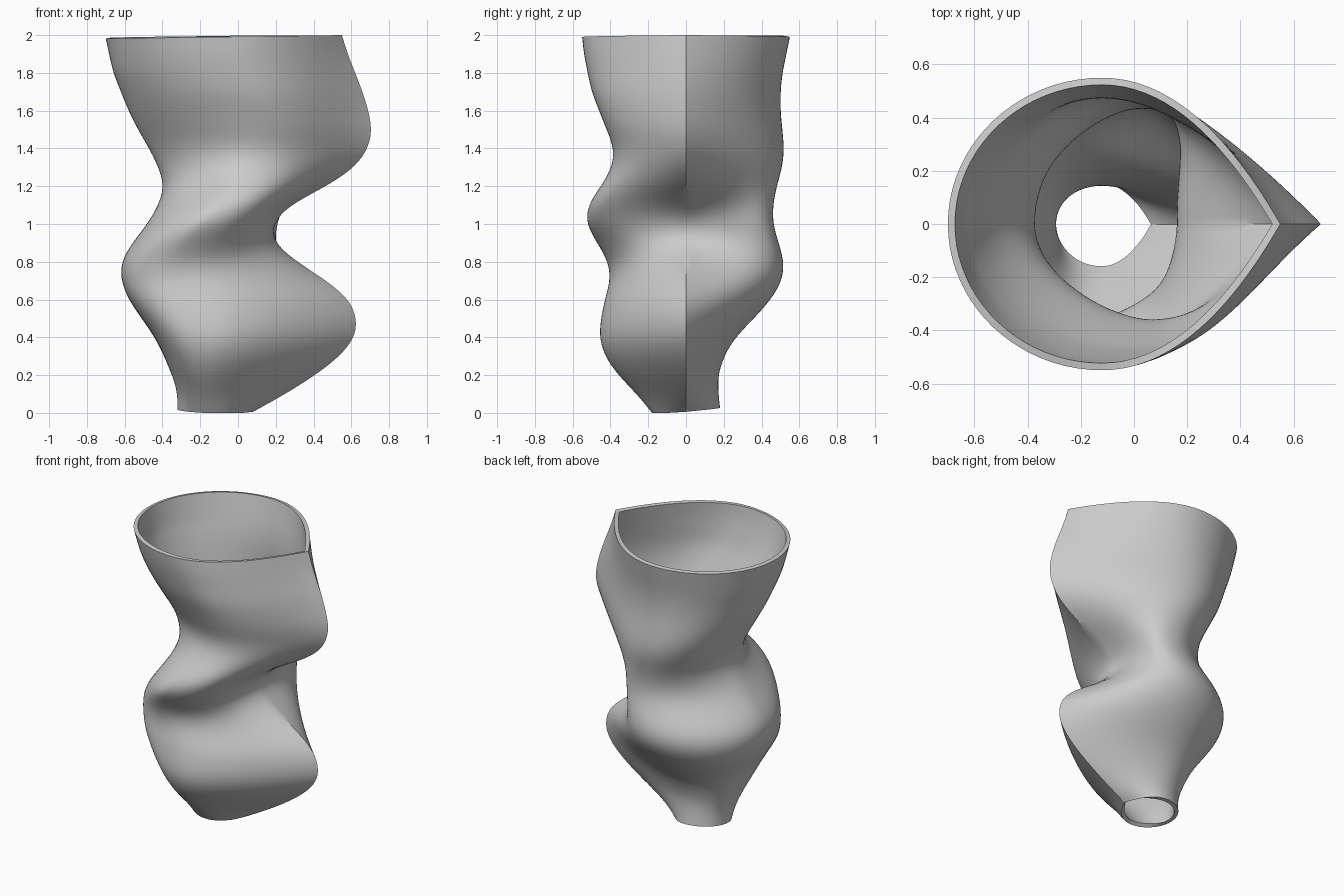
import bpy
import bmesh
from mathutils import Vector

cube = bpy.data.objects.get("Cube")
if cube:
    bpy.data.objects.remove(cube, do_unlink=True)

AXIS_X = -0.12          # x of the tube's middle line
WALL = 0.027            # wall thickness
ROWS = 110              # rings along the height
QUARTER = 20            # segments per quarter ring

# Rails in hundredths, evenly spaced from bottom to top:
# four outlines, the x of the front and back rails, the roundness of the left corners
RAILS = {
    "left": [-32, -32, -35, -39, -44, -51, -58, -62, -62, -56, -48,
             -42, -39, -42, -47, -53, -58, -62, -66, -68, -70],
    "tip": [8, 25, 41, 54, 62, 63, 59, 47, 31, 19, 18,
            27, 47, 62, 69, 71, 69, 66, 62, 58, 55],
    "front": [-18, -26, -36, -43, -46, -45, -43, -40, -41, -47, -53,
              -52, -45, -39, -38, -42, -46, -50, -52, -54, -55],
    "back": [18, 17, 17, 20, 26, 36, 45, 51, 52, 49, 46,
             46, 48, 51, 52, 51, 50, 50, 51, 53, 55],
    "front_x": [-12, -15, -12, -16, -34, -20, 2, 9, 6, -4, -12],
    "back_x": [-12, -12, -12, -10, -4, 5, 0, -8, -12, -12, -12],
    "front_round": [55, 62, 78, 77, 58, 55, 36, 38, 50, 55, 55],
    "back_round": [55, 55, 55, 55, 50, 34, 52, 60, 55, 55, 55],
}


def rail(name, t):
    """Smooth B-spline along a rail, t from 0 to 1."""
    keys = RAILS[name]
    last = len(keys) - 1
    i = min(int(t * last), last - 1)
    u = t * last - i
    v = 1 - u
    b, c = keys[i], keys[i + 1]
    a = keys[i - 1] if i > 0 else 2 * b - c
    d = keys[i + 2] if i + 2 <= last else 2 * c - b
    value = (a * v ** 3 + b * (3 * u ** 3 - 6 * u * u + 4)
             + c * (3 * v ** 3 - 6 * v * v + 4) + d * u ** 3)
    return value / 600


def bezier(a, b, c, d):
    """Quarter of a ring, without its last point."""
    points = []
    for k in range(QUARTER):
        u = k / QUARTER
        v = 1 - u
        points.append(a * v ** 3 + b * 3 * v * v * u + c * 3 * v * u * u + d * u ** 3)
    return points


def section(t):
    """Teardrop ring: pointed at the tip, round on the left."""
    left, tip, front, back = (rail(n, t) for n in ("left", "tip", "front", "back"))
    width = (back - front) / 2
    pull = 0.4 * (tip - AXIS_X) - 0.23 * width
    end_tip, end_left = Vector((tip, 0)), Vector((left, 0))

    def side(y, name):
        x, full = rail(name + "_x", t), rail(name + "_round", t)
        mid = Vector((x, y))
        sharp = bezier(end_tip, Vector((tip - pull, 0.45 * y)),
                       Vector((x + 0.55 * width, y)), mid)
        blunt = bezier(mid, Vector((x - full * (x - left), y)),
                       Vector((left, full * y)), end_left)
        return sharp + blunt

    far, near = side(back, "back"), side(front, "front")
    return far + [end_left] + near[:0:-1]


# Outer skin of the vessel
bm = bmesh.new()
rings = []
for row in range(ROWS + 1):
    t = row / ROWS
    ring = []
    for p in section(t):
        low = max(0, 0.08 * p.y - 0.03 * (p.x - AXIS_X) + 0.012)
        high = 1.99 + 0.015 * (p.x - AXIS_X)
        # rims are slightly uneven, the body between them is level
        z = 2 * t + low * max(0, 1 - 8 * t) + (high - 2) * max(0, 8 * t - 7)
        ring.append(bm.verts.new((p.x, p.y, z)))
    rings.append(ring)
for lower, upper in zip(rings, rings[1:]):
    count = len(lower)
    for i in range(count):
        j = (i + 1) % count
        bm.faces.new((lower[i], lower[j], upper[j], upper[i]))
mesh = bpy.data.meshes.new("vessel")
bm.to_mesh(mesh)
bm.free()
vessel = bpy.data.objects.new("vessel", mesh)
bpy.context.collection.objects.link(vessel)

# Wall thickness, open at both ends
wall = vessel.modifiers.new("wall", "SOLIDIFY")
wall.thickness = WALL
wall.offset = -1
wall.use_even_offset = True
bpy.ops.object.select_all(action="DESELECT")
bpy.context.view_layer.objects.active = vessel
vessel.select_set(True)
bpy.ops.object.modifier_apply(modifier=wall.name)
bpy.ops.object.shade_smooth_by_angle(angle=0.5)

# Plain grey
grey = bpy.data.materials.new("grey")
grey.use_nodes = True
colour = (0.6, 0.6, 0.6, 1)
grey.diffuse_color = colour
grey.node_tree.nodes["Principled BSDF"].inputs["Base Color"].default_value = colour
vessel.data.materials.append(grey)
